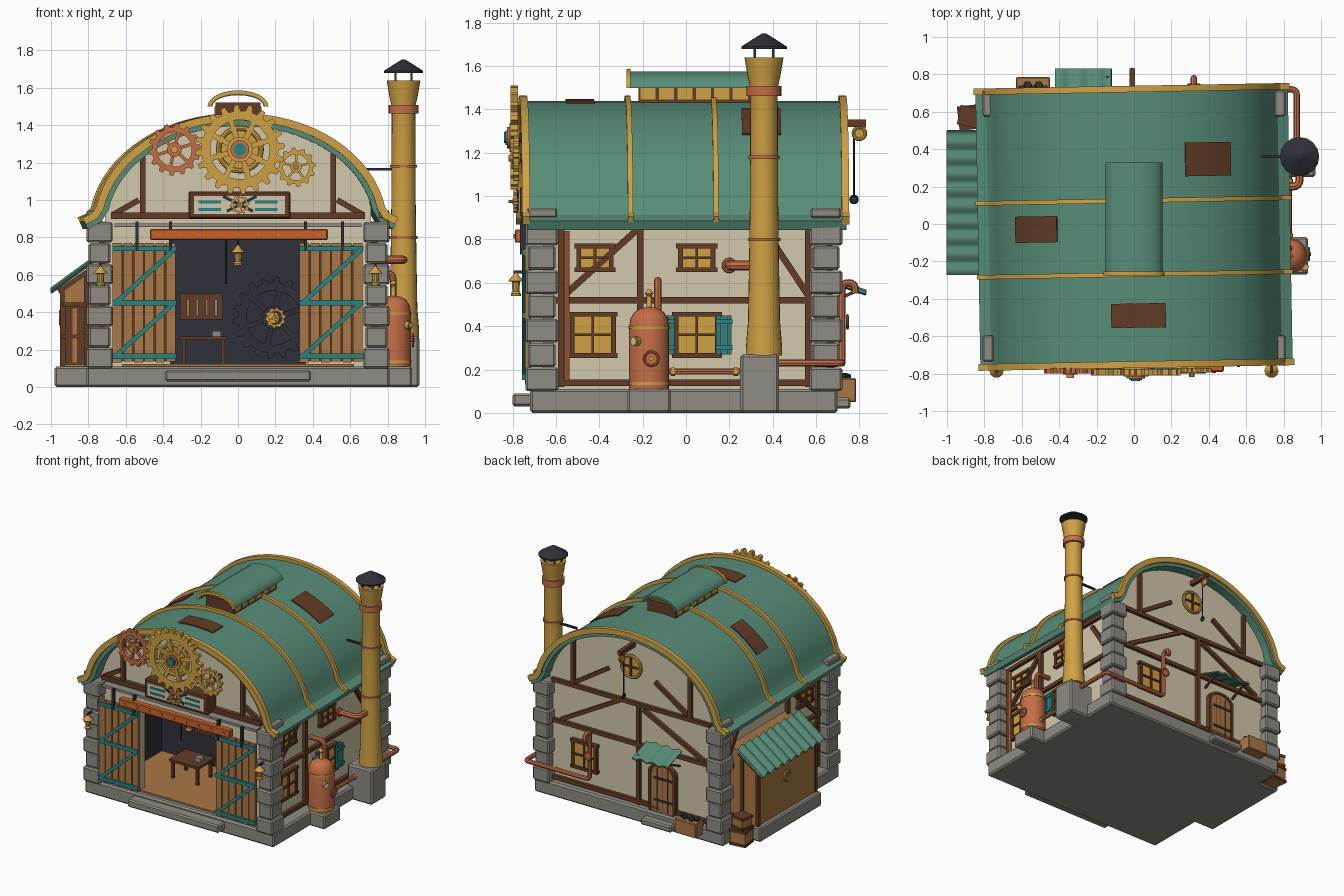
import bpy, bmesh, math
from mathutils import Vector, Matrix

if "Cube" in bpy.data.objects:
    bpy.data.objects.remove(bpy.data.objects["Cube"])

def mat(name, r, g, b):
    m = bpy.data.materials.new(name)
    m.diffuse_color = [((c / 255 + .055) / 1.055) ** 2.4 for c in (r, g, b)] + [1]
    m.use_nodes = True
    m.node_tree.nodes["Principled BSDF"].inputs["Base Color"].default_value = m.diffuse_color
    return m
GREEN = mat("roof green", 88, 141, 120); GOLD = mat("brass", 208, 162, 68)
COPPER = mat("copper", 196, 110, 70); BROWN = mat("dark timber", 98, 60, 38)
WOOD = mat("plank wood", 170, 120, 70); CREAM = mat("plaster", 212, 200, 172)
STONE = mat("stone", 144, 140, 132); DARK = mat("dark iron", 48, 48, 58)
TEAL = mat("teal paint", 40, 132, 132); RUST = mat("rust orange", 202, 100, 42)

def finish(name, bm, m):
    bmesh.ops.recalc_face_normals(bm, faces=bm.faces)
    me = bpy.data.meshes.new(name); bm.to_mesh(me); bm.free()
    me.materials.append(m)
    o = bpy.data.objects.new(name, me); bpy.context.collection.objects.link(o)
    return o

def bar(name, p, q, w, d, m, n=(0, 0, 1)):
    """Box from p to q, w wide and d deep along n."""
    p, q, n = Vector(p), Vector(q), Vector(n)
    z = (q - p).normalized(); x = n.cross(z).normalized(); y = z.cross(x)
    M = Matrix((x * w, y * d, q - p)).transposed().to_4x4()
    M.translation = (p + q) / 2
    bm = bmesh.new(); bmesh.ops.create_cube(bm, size=1, matrix=M)
    return finish(name, bm, m)

def box(name, x0, x1, y0, y1, z0, z1, m, bevel=0):
    o = bar(name, (x0, (y0 + y1) / 2, (z0 + z1) / 2), (x1, (y0 + y1) / 2, (z0 + z1) / 2), y1 - y0, z1 - z0, m)
    if bevel:
        b = o.modifiers.new("bevel", 'BEVEL'); b.width = bevel; b.segments = 1
    return o

def prism(name, pts, y0, y1, m):
    bm = bmesh.new()
    a = [bm.verts.new((x, y0, z)) for x, z in pts]; b = [bm.verts.new((x, y1, z)) for x, z in pts]
    bm.faces.new(a); bm.faces.new(b)
    for i in range(len(pts)):
        j = (i + 1) % len(pts); bm.faces.new((a[i], a[j], b[j], b[i]))
    return finish(name, bm, m)

def band(name, outer, inner, y0, y1, m, closed=False):
    """Strip between two outlines in x,z, extruded along y."""
    bm = bmesh.new()
    rows = [[bm.verts.new(c) for c in ((ox, y0, oz), (ox, y1, oz), (ix, y1, iz), (ix, y0, iz))]
            for (ox, oz), (ix, iz) in zip(outer, inner)]
    n = len(rows)
    for i in range(n if closed else n - 1):
        a, b = rows[i], rows[(i + 1) % n]
        for k in range(4):
            bm.faces.new((a[k], a[(k + 1) % 4], b[(k + 1) % 4], b[k]))
    if not closed:
        bm.faces.new(rows[0]); bm.faces.new(rows[-1])
    return finish(name, bm, m)

def lathe(name, prof, loc, m, n=24, axis=(0, 0, 1)):
    bm = bmesh.new()
    rings = [[bm.verts.new((r * math.cos(2 * math.pi * i / n), r * math.sin(2 * math.pi * i / n), z))
              for i in range(n)] for r, z in prof]
    for a, b in zip(rings, rings[1:]):
        for i in range(n):
            bm.faces.new((a[i], a[(i + 1) % n], b[(i + 1) % n], b[i]))
    bm.faces.new(rings[0]); bm.faces.new(rings[-1])
    bm.transform(Matrix.Translation(loc) @ Vector(axis).to_track_quat('Z', 'Y').to_matrix().to_4x4())
    return finish(name, bm, m)

def disc(name, loc, r, h, m, axis=(0, 0, 1), n=24):
    return lathe(name, [(r, -h / 2), (r, h / 2)], loc, m, n, axis)

def pipe(name, pts, r, m, bend=.04):
    P = [Vector(p) for p in pts]; out = [P[0]]
    for a, b, c in zip(P, P[1:], P[2:]):
        s, e = b + (a - b).normalized() * bend, b + (c - b).normalized() * bend
        out += [s * (1 - t) ** 2 + b * 2 * t * (1 - t) + e * t * t for t in (0, .25, .5, .75, 1)]
    out.append(P[-1])
    cu = bpy.data.curves.new(name, 'CURVE'); cu.dimensions = '3D'
    cu.bevel_depth = r; cu.bevel_resolution = 2; cu.use_fill_caps = True
    sp = cu.splines.new('POLY'); sp.points.add(len(out) - 1)
    for q, v in zip(sp.points, out): q.co = (*v, 1)
    cu.materials.append(m)
    o = bpy.data.objects.new(name, cu); bpy.context.collection.objects.link(o)

def ring(name, loc, R, r, m, axis=(0, 0, 1)):
    prof = [(R + r * math.cos(a), r * math.sin(a)) for a in [i * math.pi / 4 for i in range(9)]]
    return lathe(name, prof, loc, m, 20, axis)

def gear(name, cx, cz, r, teeth, y0, y1, m, hub, spokes=6, rim=.66):
    k = [(1, .1), (1, .4), (.86, .55), (.86, .95)]
    polar = lambda q, a: (cx + r * q * math.cos(a), cz + r * q * math.sin(a))
    ang = [(q, (t + f) * 2 * math.pi / teeth) for t in range(teeth) for q, f in k]
    band(name, [polar(q, a) for q, a in ang], [polar(rim, a) for q, a in ang], y0, y1, m, True)
    ym = (y0 + y1) / 2
    for i in range(spokes):
        x, z = polar(rim * 1.05, 2 * math.pi * i / spokes + .3)
        bar(name + " spoke", (cx, ym, cz), (x, ym, z), r * .12, (y1 - y0) * .7, m, (0, 1, 0))
    disc(name + " plate", (cx, ym, cz), r * .28, y1 - y0 + .01, m, (0, 1, 0))
    disc(name + " hub", (cx, y0 - .008, cz), r * .14, .03, hub, (0, 1, 0), 12)

# wall frame: side, position along wall, height, distance outward
NV = {'R': (1, 0, 0), 'L': (-1, 0, 0), 'F': (0, -1, 0), 'B': (0, 1, 0)}
def P(s, u, z, o=0):
    return {'R': (.71 + o, u, z), 'L': (-.71 - o, u, z), 'F': (u, -.66 - o, z), 'B': (u, .65 + o, z)}[s]
def strip(name, s, u0, z0, u1, z1, m, w=.03, d=.03, o=.01):
    bar(name, P(s, u0, z0, o), P(s, u1, z1, o), w, d, m, NV[s])
def window(s, u, z, w, h):
    strip("window glass", s, u, z - h / 2, u, z + h / 2, GOLD, w, .02)
    for e in (-1, 0, 1):
        t = .022 if e else .012
        strip("window frame", s, u + e * w / 2, z - h / 2, u + e * w / 2, z + h / 2, BROWN, t, .04)
        k = w / 2 + (.02 if e else 0)
        strip("window frame", s, u - k, z + e * h / 2, u + k, z + e * h / 2, BROWN, t, .045)

# roof outline: half ellipse with flared eaves
def arch(t, off):
    c, s = math.cos(t), math.sin(t); n = Vector((.58 * c, .76 * s)).normalized()
    return (.76 * c + n.x * off, .86 + .58 * s + n.y * off)
def roof(off):
    f = [(.835 + .4 * off, .885 + .9 * off), (.778 + .75 * off, .912 + .66 * off)]
    return f + [arch(.17 + i * (math.pi - .34) / 32, off) for i in range(33)] + [(-x, z) for x, z in f[::-1]]

# foundation, step, corner piers
box("foundation", -.81, .81, -.72, .70, 0, .11, STONE, .012)
box("front step", -.39, .39, -.80, -.70, .03, .09, STONE, .01)
box("back step", -.4, -.14, .68, .76, .02, .07, STONE, .01)
for sx in (-1, 1):
    for y in (-.665, .645):
        for i in range(7):
            e = .008 if i % 2 == 0 else -.004
            box("corner stone", sx * .74 - .062 - e, sx * .74 + .062 + e, y - .068 - e, y + .068 + e,
                .10 + i * .112, .21 + i * .112, STONE, .01)
        box("eave stone", sx * .78 - .03, sx * .78 + .03, y - .07, y + .07, .9, .945, STONE, .008)

# walls
top = [arch(.3 + i * (math.pi - .6) / 24, -.03) for i in range(25)]
prism("front wall", [(-.71, .1), (-.36, .1), (-.36, .79), (.36, .79), (.36, .1), (.71, .1), (.71, .95)] + top + [(-.71, .95)], -.66, -.62, CREAM)
prism("back wall", [(-.71, .1), (.71, .1), (.71, .95)] + top + [(-.71, .95)], .61, .65, CREAM)
for s in (-1, 1):
    box("side wall", s * .69 - .02, s * .69 + .02, -.66, .65, .1, .97, CREAM)

# workshop interior
box("room back", -.62, .62, -.06, -.04, .11, .85, DARK)
box("room ceiling", -.62, .62, -.62, -.04, .83, .85, DARK)
box("room floor", -.62, .62, -.68, -.04, .1, .122, WOOD)
for s in (-1, 1): box("room side", s * .62 - .01, s * .62 + .01, -.62, -.04, .11, .85, DARK)
gear("interior gear", .19, .37, .22, 18, -.12, -.08, DARK, GOLD)
gear("interior pinion", .2, .37, .055, 10, -.17, -.13, GOLD, STONE, 4)
box("tool board", -.31, -.08, -.09, -.06, .36, .5, BROWN)
for i in range(4): box("tool", -.275 + i * .05, -.26 + i * .05, -.105, -.09, .38, .47, STONE if i % 2 else WOOD)
box("bench top", -.31, -.06, -.4, -.2, .25, .27, BROWN)
for x in (-.29, -.08):
    for y in (-.38, -.22): box("bench leg", x - .01, x + .01, y - .01, y + .01, .12, .25, BROWN)
box("bench vice", -.14, -.09, -.33, -.28, .27, .3, STONE)

# barn roof, brass ribs, patches
tilted = [band("barrel roof", roof(0), roof(-.045), -.745, .725, GREEN)]
for y, w, lo in ((-.752, .036, -.018), (-.27, .024, -.005), (.125, .024, -.005), (.722, .034, -.018)):
    tilted.append(band("roof rib", roof(.024), roof(lo), y - w / 2, y + w / 2, GOLD))
for x0, x1, y0, y1 in ((.28, .52, .25, .43), (-.63, -.41, -.09, .05), (-.13, .16, -.555, -.425)):
    ts = [math.acos((x0 + (x1 - x0) * i / 6) / .76) for i in range(7)]
    tilted.append(band("roof patch", [arch(t, .008) for t in ts], [arch(t, -.004) for t in ts], y0, y1, BROWN))
for o in tilted: o.rotation_euler.z = .018

# ridge vent
box("vent wall", -.12, .12, -.22, .3, 1.38, 1.52, BROWN)
for s in (-1, 1):
    for i in range(6): box("vent pane", s * .12 - .006, s * .12 + .006, -.21 + i * .085, -.14 + i * .085, 1.445, 1.5, GOLD)
vent = lambda k: [((.155 - k) * math.cos(i * math.pi / 12), 1.5 + (.078 - k) * math.sin(i * math.pi / 12)) for i in range(13)]
band("vent roof", vent(.002), vent(.018), -.26, .33, GREEN)
band("vent trim", vent(-.008), vent(.014), -.275, -.255, GOLD)

# front gable: timbers, gears, sign
for s in (-1, 1):
    strip("gable post", 'F', s * .51, .92, s * .51, 1.25, BROWN)
    strip("gable brace", 'F', s * .53, 1.0, s * .67, .92, BROWN)
strip("gable beam", 'F', -.68, .915, .68, .915, BROWN, .035, .05)
gear("large gear", .01, 1.27, .24, 20, -.81, -.775, GOLD, TEAL, 8)
ring("large gear inner ring", (.01, -.79, 1.27), .115, .014, GOLD, (0, 1, 0))
disc("large gear copper boss", (.01, -.815, 1.27), .05, .02, COPPER, (0, 1, 0))
disc("large gear cap", (.01, -.825, 1.27), .025, .03, TEAL, (0, 1, 0), 12)
gear("copper gear", -.34, 1.27, .14, 14, -.80, -.77, COPPER, GOLD)
gear("small gear", .31, 1.175, .105, 12, -.795, -.77, GOLD, COPPER, 5)
for x, z in ((.01, 1.27), (-.34, 1.27), (.31, 1.175)): disc("gear axle", (x, -.71, z), .02, .14, DARK, (0, 1, 0), 12)
box("sign frame", -.265, .28, -.765, -.66, .9, 1.045, BROWN, .008)
box("sign panel", -.235, .25, -.772, -.765, .925, 1.02, CREAM)
for s in (-1, 1):
    for z in (.95, .99): box("sign stripe", s * .15 - .06, s * .15 + .06, -.778, -.77, z - .008, z + .008, TEAL)
    bar("sign spanner", (.01 - s * .07, -.775, .94), (.01 + s * .09, -.775, 1.02), .016, .01, DARK, (0, 1, 0))
gear("sign gear", .01, .975, .052, 10, -.795, -.776, GOLD, COPPER, 4)

# sliding doors and their rail
box("door rail", -.47, .48, -.79, -.74, .785, .845, RUST, .006)
for i in range(9): disc("rail rivet", (-.42 + i * .106, -.792, .815), .01, .01, COPPER, (0, 1, 0), 8)
box("hanger rail", -.66, .66, -.72, -.66, .855, .875, STONE)
for x in (-.54, -.36, .36, .56): box("door hanger", x - .008, x + .008, -.765, -.735, .73, .885, DARK)
for s in (-1, 1):
    c = s * .5
    box("door backing", c - .165, c + .165, -.725, -.715, .14, .76, BROWN)
    for i in range(6): box("door plank", c - .17 + i * .057, c - .12 + i * .057, -.742, -.722, .13 + .006 * (i % 2), .77, WOOD)
    for z in (.74, .45, .165): box("door strap", c - .17, c + .17, -.757, -.74, z - .014, z + .014, TEAL)
    for z in (.45, .165): bar("door brace", (c - .155, -.75, z), (c + .155, -.75, z + .28), .024, .015, TEAL, (0, 1, 0))

# lanterns
for x, y, z in ((-.735, -.785, .59), (.735, -.785, .59), (0, -.6, .7)):
    lathe("lantern", [(.024, -.05), (.024, -.04), (.017, -.03), (.02, .015), (.038, .018), (.01, .05), (.005, .06)], (x, y, z), GOLD, 10)
    if x: bar("lantern arm", (x, -.72, z + .06), (x, y - .01, z + .06), .012, .012, DARK)
    else: pipe("lantern chain", [(0, y, z + .05), (0, y, .83)], .005, DARK)
pipe("pull cord", [(-.065, -.6, .83), (-.065, -.6, .55)], .005, DARK)

# side timbers and windows
for s in 'RL':
    for z in (.14, .52, .87): strip("side beam", s, -.6, z, .58, z, BROWN)
    for y in (-.575, -.21, .565): strip("side post", s, y, .12, y, .88, BROWN)
    strip("side brace", s, -.575, .53, -.22, .85, BROWN); strip("side brace", s, .38, .82, .565, .54, BROWN)
    window(s, -.43, .36, .19, .19); window(s, -.42, .715, .15, .11)
window('R', .05, .36, .19, .19); window('R', .05, .715, .15, .11)
for y in (-.09, .175):
    for i in (-1, 0, 1): strip("shutter slat", 'R', y + i * .025, .27, y + i * .025, .45, TEAL, .022, .03, .03)
    for z in (.3, .42): strip("shutter batten", 'R', y - .04, z, y + .04, z, TEAL, .02, .015, .048)

# chimney
cx, cy = .885, .36
box("chimney base", .76, .97, .25, .43, 0, .27, STONE, .012)
lathe("chimney stack", [(.084, .265), (.084, .3), (.074, .42), (.069, .7), (.065, 1.0), (.063, 1.5), (.075, 1.55), (.09, 1.64), (.07, 1.64), (.06, 1.58)], (cx, cy, 0), GOLD)
for z, r, h in ((1.485, .08, .045), (1.18, .072, .015), (.8, .075, .016)): disc("chimney band", (cx, cy, z), r, h, COPPER)
for i in range(4):
    a = math.pi / 4 + i * math.pi / 2; x, y = cx + .06 * math.cos(a), cy + .06 * math.sin(a)
    bar("cap post", (x, y, 1.6), (x, y, 1.7), .01, .01, DARK, (0, 1, 0))
lathe("chimney cap", [(.105, 1.68), (.105, 1.69), (.035, 1.735), (.01, 1.75)], (cx, cy, 0), DARK, 16)
bar("chimney stay", (.68, cy, 1.165), (.84, cy, 1.165), .014, .014, DARK)
pipe("flue pipe", [(cx, .32, .68), (cx, .2, .68), (.7, .2, .68)], .022, COPPER)
ring("flue collar", (.73, .2, .68), .025, .01, COPPER, (1, 0, 0))
pipe("rear pipe", [(.87, .4, .23), (.87, .72, .23), (.32, .72, .23), (.32, .72, .6), (.32, .78, .6), (.32, .78, .55)], .017, COPPER, .03)
ring("rear valve wheel", (.32, .745, .42), .03, .006, COPPER, (0, 1, 0))

# boiler
box("boiler base", .72, .93, -.27, -.07, 0, .11, STONE, .01)
lathe("boiler", [(.092, .11), (.092, .4), (.086, .435), (.068, .465), (.04, .482), (.01, .488)], (.832, -.17, 0), COPPER)
for z in (.135, .395): disc("boiler hoop", (.832, -.17, z), .096, .014, GOLD)
ring("boiler wheel", (.935, -.16, .25), .032, .006, COPPER, (1, 0, 0)); disc("wheel hub", (.93, -.16, .25), .01, .03, GOLD, (1, 0, 0), 10)
disc("boiler gauge", (.91, -.23, .33), .022, .03, GOLD, (.8, -.6, 0), 12); disc("gauge face", (.922, -.239, .33), .016, .01, CREAM, (.8, -.6, 0), 12)
pipe("steam pipe", [(.83, -.13, .45), (.83, -.13, .61), (.7, -.13, .61)], .018, COPPER)
lathe("safety valve", [(.022, .47), (.012, .49), (.012, .54), (.02, .55), (.008, .57)], (.83, -.17, 0), GOLD, 12)
pipe("feed pipe", [(.83, -.1, .19), (.83, .27, .19)], .014, COPPER)
for y in (-.06, .23): disc("feed collar", (.83, y, .19), .02, .02, GOLD, (0, 1, 0), 12)
pipe("downpipe", [(.735, -.55, .15), (.735, -.55, .84)], .013, COPPER)

# back wall: timbers, openings, hoist
for z in (.14, .58, .89): strip("back beam", 'B', -.68, z, .68, z, BROWN)
for a, b, c, d in ((-.06, .12, -.06, .88), (.5, .89, .5, 1.24), (-.5, .89, -.5, 1.24), (.6, .6, .1, .88), (-.1, .86, -.62, .6), (.48, .92, .2, 1.1), (-.48, .92, -.2, 1.1)):
    strip("back timber", 'B', a, b, c, d, BROWN)
window('B', .4, .37, .19, .2)
disc("round window", (0, .655, 1.17), .08, .03, GOLD, (0, 1, 0)); ring("round window frame", (0, .67, 1.17), .083, .012, GOLD, (0, 1, 0))
for d in ((.075, 0), (0, .075)): strip("round window bar", 'B', -d[0], 1.17 - d[1], d[0], 1.17 + d[1], BROWN, .012, .03, .015)
door = lambda k: [(-.27 + (.095 + k) * x, z + k * .7) for x, z in [(1, .11)] + [(math.cos(i * math.pi / 10), .4 + .075 * math.sin(i * math.pi / 10)) for i in range(11)] + [(-1, .11)]]
prism("back door", door(0), .64, .675, WOOD); band("back door frame", door(.022), door(0), .64, .685, BROWN)
for i in (-1, 0, 1): box("door groove", -.272 + i * .045, -.268 + i * .045, .67, .678, .12, .45, BROWN)
for z in (.2, .37): box("door hinge", -.36, -.2, .67, .682, z - .008, z + .008, DARK)
bar("hoist beam", (-.01, .62, 1.34), (-.01, .83, 1.335), .03, .035, BROWN)
ring("hoist pulley", (-.01, .8, 1.29), .028, .008, GOLD, (1, 0, 0))
pipe("hoist rope", [(-.01, .775, 1.29), (-.01, .775, 1.0)], .005, DARK); ring("hoist hook", (-.01, .775, .985), .017, .005, DARK, (1, 0, 0))

def corrugated(name, low, high, span, waves, amp, m):
    bm = bmesh.new(); low, high, span = Vector(low), Vector(high), Vector(span); n = waves * 8; prev = None
    for i in range(n + 1):
        w = span * (i / n) + Vector((0, 0, amp * math.sin(i * math.pi / 4)))
        cur = [bm.verts.new(low + w), bm.verts.new(high + w)]
        if prev: bm.faces.new((prev[0], cur[0], cur[1], prev[1]))
        prev = cur
    o = finish(name, bm, m); s = o.modifiers.new("thickness", 'SOLIDIFY'); s.thickness = .012; s.offset = 0
corrugated("door canopy", (-.42, .83, .555), (-.42, .65, .615), (.3, 0, 0), 3, .008, GREEN)
for x in (-.4, -.14): bar("canopy strut", (x, .65, .5), (x, .79, .565), .015, .015, BROWN, (1, 0, 0))

# lean-to shed
box("shed base", -.98, -.78, -.26, .49, 0, .11, STONE, .01)
prism("shed walls", [(-.945, .1), (-.7, .1), (-.7, .69), (-.945, .52)], -.235, .465, WOOD)
corrugated("shed roof", (-1.0, -.27, .515), (-.78, -.27, .675), (0, .77, 0), 9, .011, GREEN)
for y in (-.235, .465):
    for x in (-.94, -.81): bar("shed post", (x, y, .11), (x, y, .53 if x < -.9 else .61), .025, .025, BROWN, (0, 1, 0))
    bar("shed rafter", (-.96, y, .51), (-.78, y, .635), .025, .025, BROWN, (0, 1, 0))
box("shed door", -.925, -.825, -.245, -.235, .12, .43, BROWN)
for i in range(3): box("shed door plank", -.918 + i * .032, -.892 + i * .032, -.25, -.24, .13, .42, WOOD if i == 1 else BROWN)
for z in (.27, .44): box("shed door rail", -.94, -.81, -.258, -.24, z - .012, z + .012, BROWN)
ring("shed emblem", (-.95, .12, .37), .035, .008, GOLD, (1, 0, 0)); bar("emblem bar", (-.95, .12, .33), (-.95, .12, .41), .012, .012, GOLD, (1, 0, 0))

# crates
def crate(x, y, z, s, a):
    for o in [box("crate", -s, s, -s, s, 0, 2 * s, WOOD)] + [box("crate rail", -s - .005, s + .005, -s - .005, s + .005, h - .01, h + .01, BROWN) for h in (.011, 2 * s - .008)]:
        o.location = (x, y, z); o.rotation_euler.z = a
crate(-.875, .57, 0, .06, .12); crate(-.885, .575, .125, .048, -.2)
box("coal bin", -.63, -.45, .68, .785, .05, .16, WOOD, .005)
for i in range(5): disc("coal lump", (-.6 + i * .03, .72 + .02 * (i % 2), .163), .022, .03, DARK, (.3, .2, 1), 6)

# meshes from curves, then smooth round parts
bpy.ops.object.select_all(action='SELECT')
bpy.context.view_layer.objects.active = bpy.data.objects["hoist rope"]
bpy.ops.object.convert(target='MESH')
bpy.ops.object.shade_smooth_by_angle()
